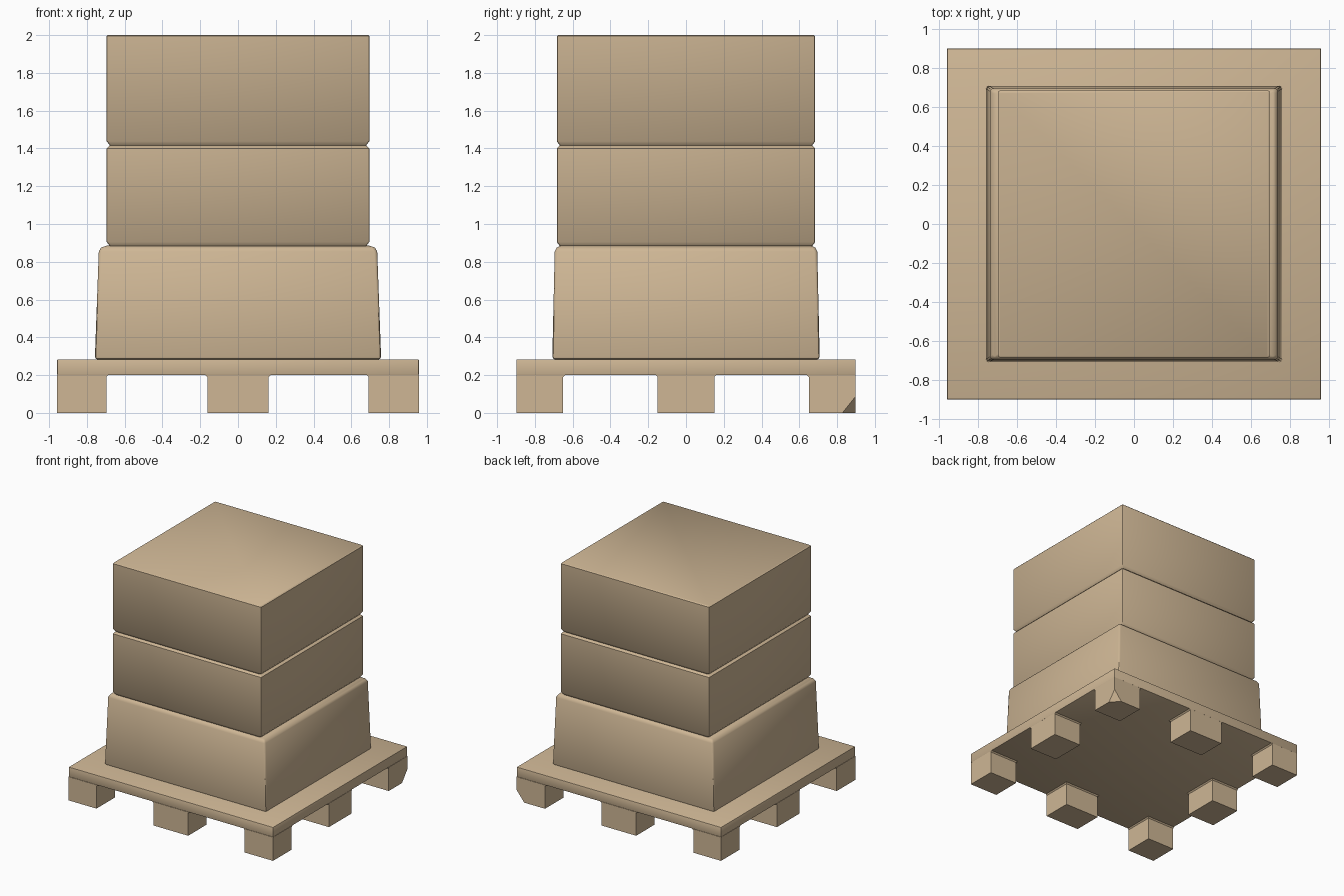
import bpy
import bmesh
from mathutils import Vector

cube = bpy.data.objects.get("Cube")
if cube:
    bpy.data.objects.remove(cube, do_unlink=True)

# One cardboard / raw wood colour for everything
tan = bpy.data.materials.new("cardboard_tan")
tan.use_nodes = True
colour = (0.62, 0.47, 0.30, 1)
tan.diffuse_color = colour
bsdf = tan.node_tree.nodes["Principled BSDF"]
bsdf.inputs["Base Color"].default_value = colour
bsdf.inputs["Roughness"].default_value = 0.8


def loft(name, rings, bevel=0.0, nick=None):
    """Stack rectangles (z, x0, x1, y0, y1) into a closed block."""
    bm = bmesh.new()
    loops = []
    for z, x0, x1, y0, y1 in rings:
        corners = ((x0, y0), (x1, y0), (x1, y1), (x0, y1))
        loops.append([bm.verts.new((x, y, z)) for x, y in corners])
    bm.faces.new(loops[0][::-1])
    bm.faces.new(loops[-1])
    for low, high in zip(loops, loops[1:]):
        for i in range(4):
            j = (i + 1) % 4
            bm.faces.new((low[i], low[j], high[j], high[i]))
    if nick:
        # Knock off the outer bottom corner
        co = loops[0][2].co.copy()
        bmesh.ops.bisect_plane(
            bm, geom=bm.verts[:] + bm.edges[:] + bm.faces[:],
            plane_co=co + Vector((-nick, -nick, nick)) / 2,
            plane_no=(1, 1, -0.8), clear_outer=True)
        bmesh.ops.holes_fill(bm, edges=[e for e in bm.edges if e.is_boundary])
    bmesh.ops.recalc_face_normals(bm, faces=bm.faces[:])
    mesh = bpy.data.meshes.new(name)
    bm.to_mesh(mesh)
    bm.free()
    mesh.materials.append(tan)
    obj = bpy.data.objects.new(name, mesh)
    bpy.context.collection.objects.link(obj)
    bpy.ops.object.select_all(action="DESELECT")
    obj.select_set(True)
    bpy.context.view_layer.objects.active = obj
    if bevel:
        mod = obj.modifiers.new("soft_edges", "BEVEL")
        mod.width = bevel
        mod.segments = 2
        mod.limit_method = "ANGLE"
        mod.angle_limit = 1.0
        bpy.ops.object.modifier_apply(modifier=mod.name)
    bpy.ops.object.shade_smooth_by_angle(angle=0.7)
    return obj


def centred(z, hx, hy):
    return (z, -hx, hx, -hy, hy)


# Pallet deck
HX, HY, DECK = 0.957, 0.898, 0.2
loft("pallet_deck", [centred(DECK, HX, HY), centred(0.283, HX, HY)], 0.004)

# Pallet feet: corners and edge middles, slightly wider at the top
X_SPANS = {"right": (-HX, -0.697), "middle": (-0.162, 0.162), "left": (0.692, HX)}
Y_SPANS = {"front": (-HY, -0.65), "middle": (-0.15, 0.15), "back": (0.65, HY)}


def flare(span, limit):
    # Widen only the sides that do not lie on the deck rim
    a, b = span
    return (a if a <= -limit else a - 0.01, b if b >= limit else b + 0.01)


for x_name, xs in X_SPANS.items():
    for y_name, ys in Y_SPANS.items():
        if x_name == y_name:
            continue
        damaged = x_name == "left" and y_name == "back"
        loft(f"foot_{y_name}_{x_name}",
             [(0, *xs, *ys),
              (DECK - 0.01, *xs, *ys),
              (DECK, *flare(xs, HX), *flare(ys, HY))],
             nick=0.05 if damaged else None)

# Tapered bottom load with a rounded shoulder
loft("bottom_load", [centred(0.283, 0.758, 0.708),
                     centred(0.855, 0.737, 0.695),
                     centred(0.875, 0.725, 0.685),
                     centred(0.885, 0.695, 0.665)], 0.015)

# Two boxes with chamfered seams between them
BX, BY, CUT = 0.695, 0.684, 0.016
for name, z0, z1, top_cut in (("middle_box", 0.883, 1.416, CUT),
                              ("top_box", 1.416, 2.0, 0.006)):
    loft(name, [centred(z0, BX - CUT, BY - CUT),
                centred(z0 + 0.022, BX, BY),
                centred(z1 - top_cut, BX, BY),
                centred(z1, BX - top_cut, BY - top_cut)], 0.008)
